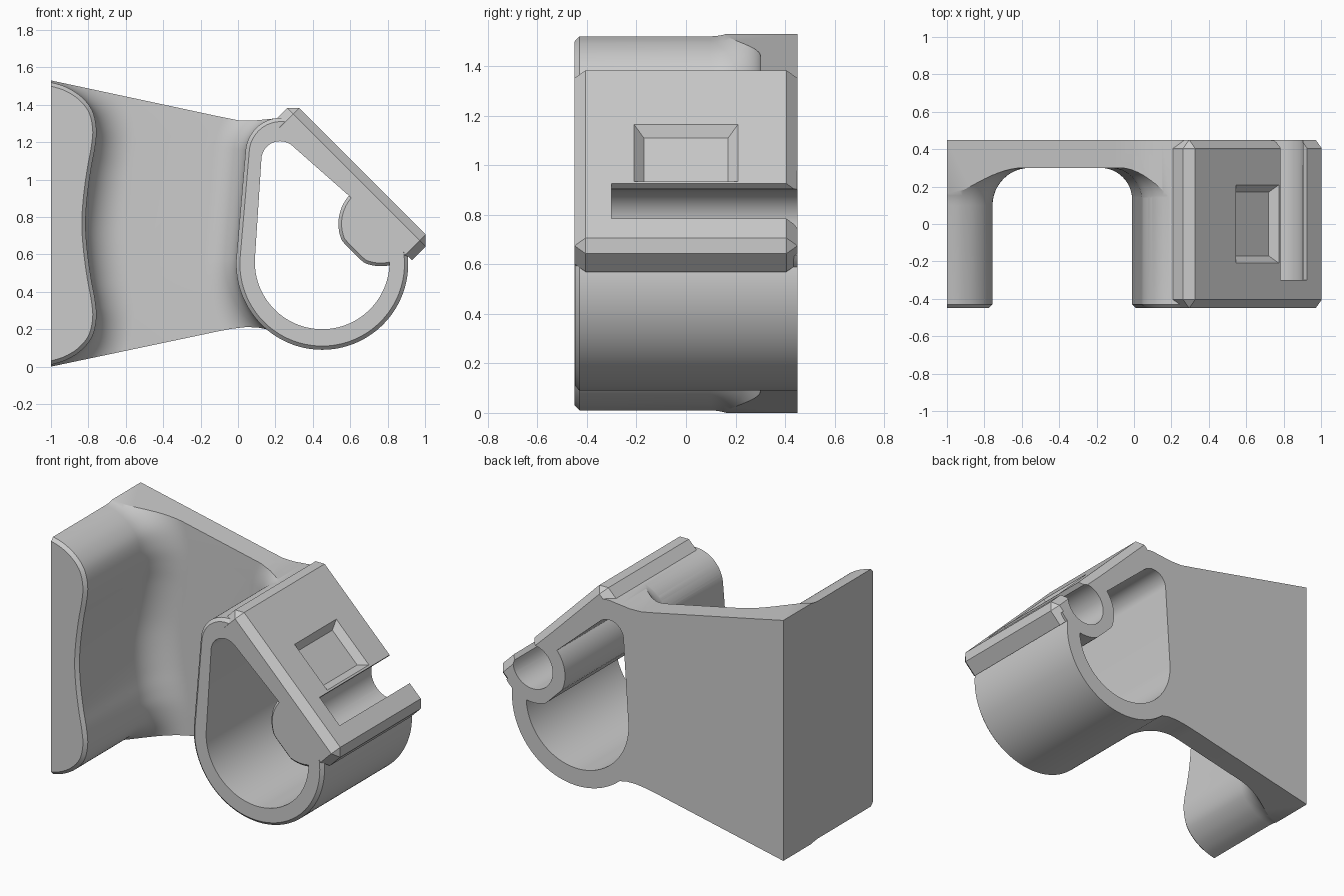
import bpy, bmesh, math
from mathutils import Matrix, Vector

if "Cube" in bpy.data.objects:
    bpy.data.objects.remove(bpy.data.objects["Cube"])

TILT = Matrix.Rotation(math.radians(45), 4, 'Y')   # local x runs down the sloped face, local z points out of it


def new_object(name, bm, matrix=None):
    if matrix:
        bm.transform(matrix)
    bmesh.ops.recalc_face_normals(bm, faces=bm.faces)
    mesh = bpy.data.meshes.new(name)
    bm.to_mesh(mesh)
    bm.free()
    ob = bpy.data.objects.new(name, mesh)
    bpy.context.collection.objects.link(ob)
    return ob


def loft(name, layers, matrix=None):
    """Solid through XZ outlines, each placed at its own y."""
    bm = bmesh.new()
    rings = [[bm.verts.new((x, y, z)) for x, z in pts] for y, pts in layers]
    n = len(rings[0])
    for a, b in zip(rings, rings[1:]):
        for i in range(n):
            j = (i + 1) % n
            bm.faces.new((a[i], a[j], b[j], b[i]))
    bm.faces.new(rings[0])
    bm.faces.new(rings[-1])
    return new_object(name, bm, matrix)


def box(u0, u1, y0, y1, n0, n1):
    bm = bmesh.new()
    bmesh.ops.create_cube(bm, size=1)
    for v in bm.verts:
        v.co = ((u0, u1)[v.co.x > 0], (y0, y1)[v.co.y > 0], (n0, n1)[v.co.z > 0])
    return bm


def combine(target, other, operation):
    mod = target.modifiers.new(operation, 'BOOLEAN')
    mod.operation, mod.object, mod.solver = operation, other, 'EXACT'
    bpy.ops.object.select_all(action='DESELECT')
    bpy.context.view_layer.objects.active = target
    target.select_set(True)
    bpy.ops.object.modifier_apply(modifier=mod.name)
    bpy.data.objects.remove(other)


def two_circles(c1, r1, c2, r2, steps=128):
    """Outline of a belt wrapped around two circles."""
    pts = []
    for i in range(steps):
        d = Vector((math.cos(math.tau * i / steps), math.sin(math.tau * i / steps)))
        c, r = max(((c1, r1), (c2, r2)), key=lambda k: Vector(k[0]).dot(d) + k[1])
        pts.append(tuple(Vector(c) + d * r))
    return pts


def ring_outline(d=0.0):
    return two_circles((.45, .55), .46 + d, (.23, 1.14), .19 + d)


# Wavy outline of the left wall, mirrored about mid height and smoothed
half = [(-.815, .765), (-.807, .9), (-.787, 1.05), (-.765, 1.17), (-.757, 1.27),
        (-.78, 1.37), (-.84, 1.445), (-.92, 1.495), (-1, 1.52)]
ctrl = [Vector((x, 1.53 - z)) for x, z in half[:0:-1]] + [Vector(p) for p in half]
wave = []
for i in range(len(ctrl) - 1):
    p0, p1, p2, p3 = (ctrl[min(max(i + k, 0), len(ctrl) - 1)] for k in (-1, 0, 1, 2))
    for k in range(5):
        t = k / 5
        wave.append(.5 * (2 * p1 + (p2 - p0) * t + (2 * p0 - 5 * p1 + 4 * p2 - p3) * t * t
                          + (3 * p1 - p0 - 3 * p2 + p3) * t ** 3))
wave.append(ctrl[-1])


def wall_outline(d=0.0):
    pts = []
    for i, p in enumerate(wave):
        t = (wave[min(i + 1, len(wave) - 1)] - wave[max(i - 1, 0)]).normalized()
        pts.append((p.x + t.y * d, p.y - t.x * d))
    return pts + [(-1.2, pts[-1][1]), (-1.2, pts[0][1])]


def fillet(r, outline):
    """Layers that flare outwards into the back web at y = 0.3."""
    angles = [math.radians(7.5 * i) for i in range(13)]
    return [(.3 - r + r * math.sin(a), outline(r * (1 - math.cos(a)))) for a in angles] + [(.36, outline(r))]


# Back web, left wall and the fillets between them, trimmed to the tapered side outline
body = new_object("clip_body", box(-1.1, .3, .3, .5, -.2, 1.7))
wall = loft("left_wall", [(-.45, wall_outline(-.02)), (-.43, wall_outline())] + fillet(.2, wall_outline))
flare = loft("ring_fillet", [(0, ring_outline(-.02))] + fillet(.17, ring_outline)[1:])
combine(body, wall, 'UNION')
combine(body, flare, 'UNION')
side = [(-1, 0), (-.1, .19), (-.03, .203), (.04, .211), (.1, .21), (.15, .2), (.2, .17),
        (.2, 1.327), (.15, 1.322), (.08, 1.315), (0, 1.317), (-.1, 1.337), (-1, 1.53)]
combine(body, loft("side_trim", [(-.6, side), (.6, side)]), 'INTERSECT')

# Ring tube
combine(body, loft("ring", [(-.449, ring_outline(-.02)), (-.43, ring_outline()), (.48, ring_outline())]), 'UNION')

# Chamfered lid on the sloped face
bm = box(-.792, .255, -.45, .45, 1.06, 1.209)
edges = [e for e in bm.edges if max(v.co.z for v in e.verts) > 1.1]
bmesh.ops.bevel(bm, geom=edges, offset=.045, offset_type='OFFSET', segments=1, affect='EDGES')
combine(body, new_object("lid", bm, TILT), 'UNION')

# Teardrop opening through the ring
hole = two_circles((.45, .56), .36, (.225, 1.105), .1)
combine(body, loft("ring_opening", [(-.7, hole), (.7, hole)]), 'DIFFERENCE')


# Barrel under the lid
def barrel_outline(r):
    return [(r * math.cos(a), min(max(1.08 + r * math.sin(a), 1.095 - r), 1.12))
            for a in (math.tau * i / 64 for i in range(64))]


combine(body, loft("barrel", [(-.447, barrel_outline(.21)), (-.43, barrel_outline(.227)),
                              (.47, barrel_outline(.227))], TILT), 'UNION')

# Bore with its open slot
a0 = math.acos(.1 / .14)
sweep = math.pi + 2 * a0
bore = [(.14 * math.cos(a0 - sweep * i / 40), 1.08 + .14 * math.sin(a0 - sweep * i / 40)) for i in range(41)]
bore += [(-.1, 1.35), (.1, 1.35)]
combine(body, loft("bore", [(-.3, bore), (.7, bore)], TILT), 'DIFFERENCE')

# Tapered pocket beside the slot
bm = box(-.448, -.103, -.22, .22, 1.17, 1.219)
for v in bm.verts:
    if v.co.z < 1.2:
        v.co.x += .049 if v.co.x < -.3 else -.049
        v.co.y -= math.copysign(.05, v.co.y)
combine(body, new_object("pocket", bm, TILT), 'DIFFERENCE')

# Flat back
combine(body, new_object("back_trim", box(-2, 2, .45, 1, -1, 3)), 'DIFFERENCE')

bpy.ops.object.shade_smooth_by_angle(angle=math.radians(25))
